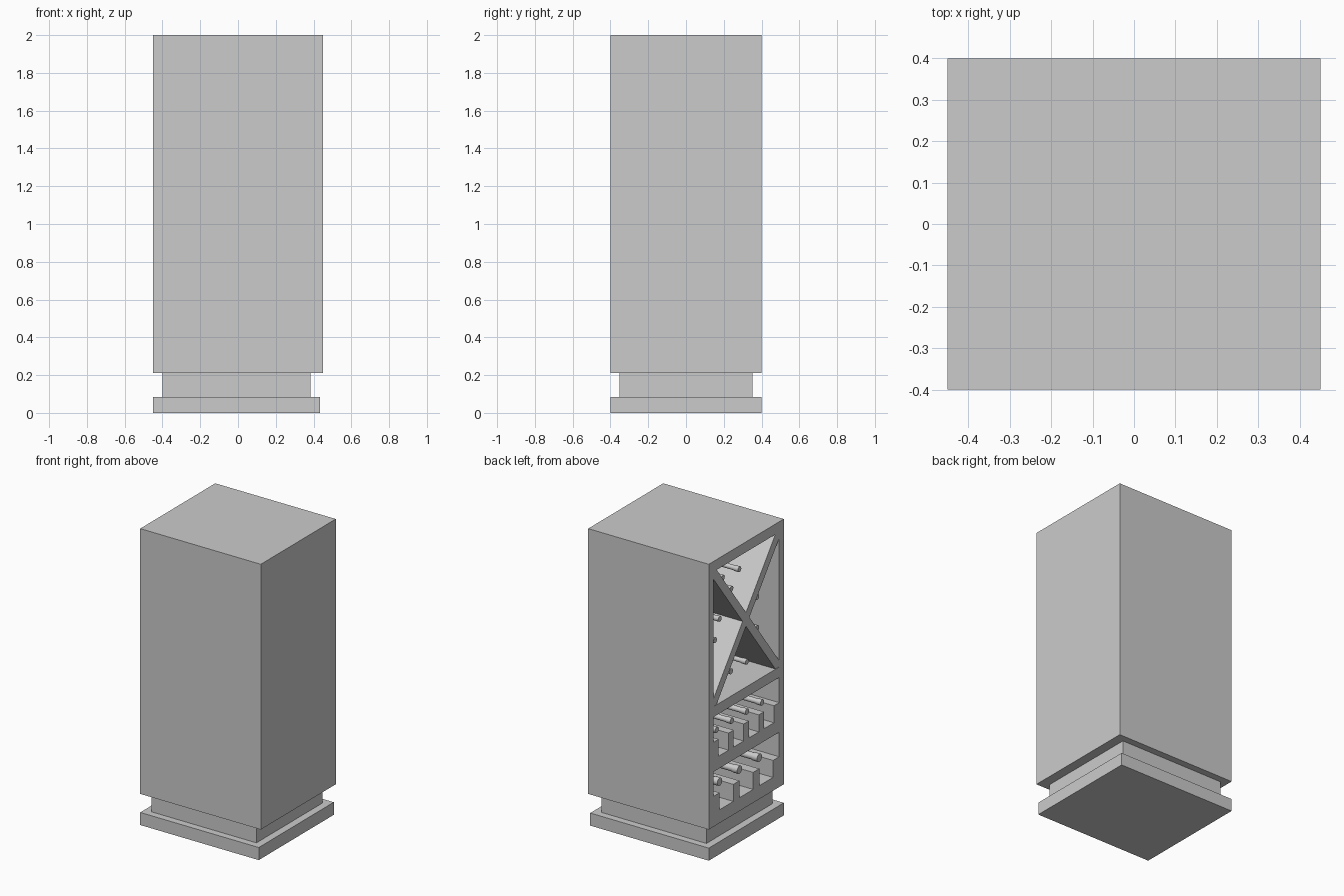
import bpy, bmesh, math
from mathutils import Matrix, Vector

if "Cube" in bpy.data.objects:
    bpy.data.objects.remove(bpy.data.objects["Cube"])


def finish(name, bm):
    bmesh.ops.recalc_face_normals(bm, faces=bm.faces)
    me = bpy.data.meshes.new(name)
    bm.to_mesh(me)
    bm.free()
    ob = bpy.data.objects.new(name, me)
    bpy.context.collection.objects.link(ob)
    return ob


def boxes(name, bounds):
    """One object made of boxes given as (x0, x1, y0, y1, z0, z1)."""
    bm = bmesh.new()
    for x0, x1, y0, y1, z0, z1 in bounds:
        m = Matrix.Translation(((x0 + x1) / 2, (y0 + y1) / 2, (z0 + z1) / 2))
        bmesh.ops.create_cube(bm, size=1, matrix=m @ Matrix.Diagonal((x1 - x0, y1 - y0, z1 - z0, 1)))
    return finish(name, bm)


def plate(name, profile, x0, x1):
    """Extrude a (y, z) profile along x."""
    bm = bmesh.new()
    f = bm.faces.new([bm.verts.new((x0, y, z)) for y, z in profile])
    r = bmesh.ops.extrude_face_region(bm, geom=[f])
    bmesh.ops.translate(bm, vec=(x1 - x0, 0, 0), verts=[v for v in r["geom"] if isinstance(v, bmesh.types.BMVert)])
    return finish(name, bm)


def bottle(name, y, z, r, length, tip=-0.40):
    """Lathed bottle lying along x with its neck at the open side."""
    n = r * 0.29
    prof = [(0, 0), (0, n * 1.15), (.06, n * 1.15), (.06, n), (.28, n), (.33, r * .5),
            (.38, r * .85), (.43, r), (.98, r), (1, r * .9), (1, 0)]
    bm = bmesh.new()
    vs = [bm.verts.new((tip + t * length, y, z + rad)) for t, rad in prof]
    es = [bm.edges.new(p) for p in zip(vs, vs[1:])]
    bmesh.ops.spin(bm, geom=vs + es, cent=(0, y, z), axis=(1, 0, 0), angle=math.tau, steps=20, use_duplicate=False)
    bmesh.ops.remove_doubles(bm, verts=bm.verts, dist=1e-5)
    ob = finish(name, bm)
    bpy.context.view_layer.objects.active = ob
    ob.select_set(True)
    bpy.ops.object.shade_smooth_by_angle(angle=math.radians(35))
    ob.select_set(False)


FRONT, BACK, W = -0.45, 0.435, 0.35
X_BAY, SMALL, LARGE = (1.02, 1.93), (0.665, 0.95), (0.30, 0.58)

# Base slab and recessed plinth
boxes("base_slab", [(FRONT, BACK, -.4, .4, 0, .085)])
boxes("plinth", [(-.40, .385, -.353, .353, .085, .21)])

# Cabinet with three bays open on the -x side
cabinet = boxes("cabinet", [(FRONT, .45, -.4, .4, .21, 2)])
cutter = boxes("bay_cutter", [(-.6, BACK, -W, W, a, b) for a, b in (X_BAY, SMALL, LARGE)])
cutter.hide_render = True
cutter.hide_set(True)
mod = cabinet.modifiers.new("bays", "BOOLEAN")
mod.operation = "DIFFERENCE"
mod.solver = "EXACT"
mod.object = cutter

# Crossed dividers in the top bay
z0, z1 = X_BAY
a, b = .036, .047
diag = [(-W, z0), (-W + a, z0), (W, z1 - b), (W, z1), (W - a, z1), (-W, z0 + b)]
plate("cross_divider_a", diag, FRONT + .002, BACK)
plate("cross_divider_b", [(-y, z) for y, z in diag], FRONT + .002, BACK)

# Notched racks in the lower bays, one bottle per notch
for name, floor, count, tooth, r, length in (("small", SMALL[0], 4, .055, .06, .55),
                                             ("large", LARGE[0], 3, .065, .08, .65)):
    pitch = (2 * W - tooth) / count
    top = floor + .115
    boxes(name + "_rack", [(FRONT, BACK, -W + i * pitch, -W + i * pitch + tooth, floor, top)
                           for i in range(count + 1)])
    half = (pitch - tooth) / 2
    for i in range(count):
        y = -W + tooth + half + i * pitch
        bottle(f"{name}_bottle_{i}", y, top + math.sqrt(max(r * r - half * half, .0006)), r, length)

# Loose bottles in the four spaces around the cross
for i, (y, z) in enumerate([(0, 1.80), (.176, 1.81), (.085, 1.70), (-.19, 1.54), (-.19, 1.33),
                            (.21, 1.545), (.26, 1.42), (-.08, 1.145), (.09, 1.145)]):
    bottle(f"cross_bottle_{i}", y, z, .055, .55)
